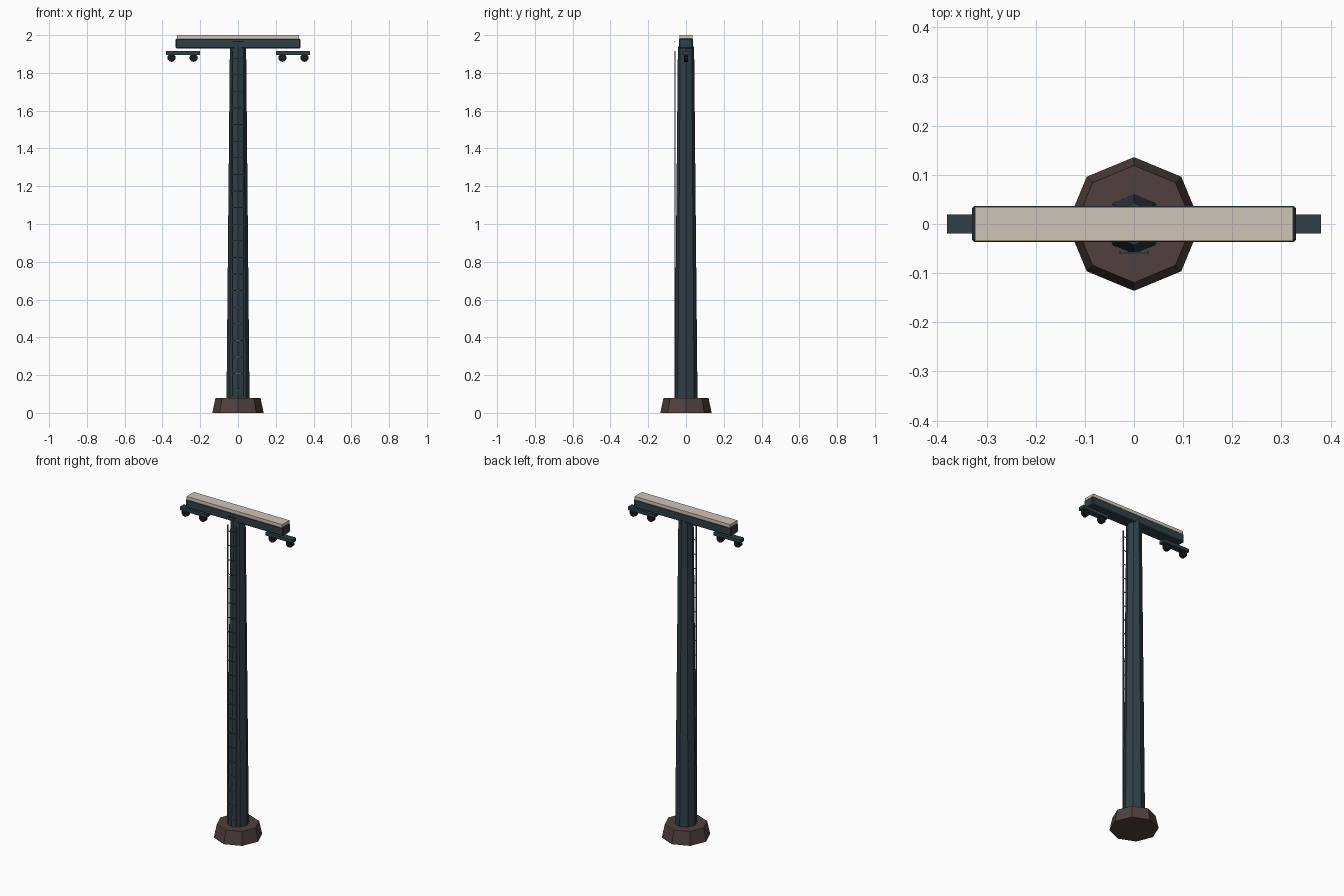
import bpy, math

if "Cube" in bpy.data.objects:
    bpy.data.objects.remove(bpy.data.objects["Cube"])


def mat(name, rgb):
    m = bpy.data.materials.new(name)
    lin = [((c / 255 + 0.055) / 1.055) ** 2.4 for c in rgb]
    m.diffuse_color = (*lin, 1)
    m.use_nodes = True
    m.node_tree.nodes["Principled BSDF"].inputs["Base Color"].default_value = m.diffuse_color
    return m


STEEL = mat("dark teal steel", (47, 64, 71))
CAP = mat("pale beige", (208, 197, 184))
CONCRETE = mat("brown concrete", (80, 64, 62))
RUBBER = mat("black rubber", (22, 24, 27))
LADDER = mat("grey ladder metal", (84, 88, 92))


def finish(name, m):
    o = bpy.context.object
    o.name = name
    o.data.materials.append(m)
    return o


def box(name, m, x, y, z, bevel=0):
    """Box from (min, max) ranges."""
    c = [(a + b) / 2 for a, b in (x, y, z)]
    bpy.ops.mesh.primitive_cube_add(size=1, location=c)
    o = finish(name, m)
    o.scale = [b - a for a, b in (x, y, z)]
    bpy.ops.object.transform_apply(location=False, rotation=False, scale=True)
    if bevel:
        b = o.modifiers.new("bevel", "BEVEL")
        b.width = bevel
        b.segments = 1
    return o


def frustum(name, m, r1, r2, z1, z2):
    bpy.ops.mesh.primitive_cone_add(vertices=8, radius1=r1, radius2=r2,
                                    depth=z2 - z1, location=(0, 0, (z1 + z2) / 2))
    return finish(name, m)


# Footing and tapered mast
frustum("footing", CONCRETE, 0.136, 0.119, 0, 0.08)
frustum("mast", STEEL, 0.061, 0.043, 0.07, 1.94)

# Crossbeam with pale cap
box("crossbeam", STEEL, (-0.33, 0.33), (-0.037, 0.037), (1.93, 1.982), 0.005)
box("crossbeam_cap", CAP, (-0.323, 0.323), (-0.035, 0.035), (1.98, 2.0))

# Wheel carriers under each end of the beam
for s, side in ((-1, "left"), (1, "right")):
    box(f"wheel_carrier_{side}", STEEL, sorted((s * 0.20, s * 0.38)),
        (-0.019, 0.019), (1.895, 1.915))
    for i, x in enumerate((0.235, 0.352)):
        bpy.ops.mesh.primitive_cylinder_add(vertices=10, radius=0.022, depth=0.022,
                                            location=(s * x, 0, 1.88),
                                            rotation=(math.pi / 2, 0, 0))
        finish(f"wheel_{side}_{i + 1}", RUBBER)
    # Ladder rail
    box(f"ladder_rail_{side}", LADDER, sorted((s * 0.026, s * 0.031)),
        (-0.061, -0.056), (0.09, 1.915))

# Ladder rungs
for i in range(22):
    z = 0.12 + i * 0.0879
    box(f"ladder_rung_{i + 1}", LADDER, (-0.028, 0.028), (-0.061, -0.057),
        (z - 0.002, z + 0.002))
